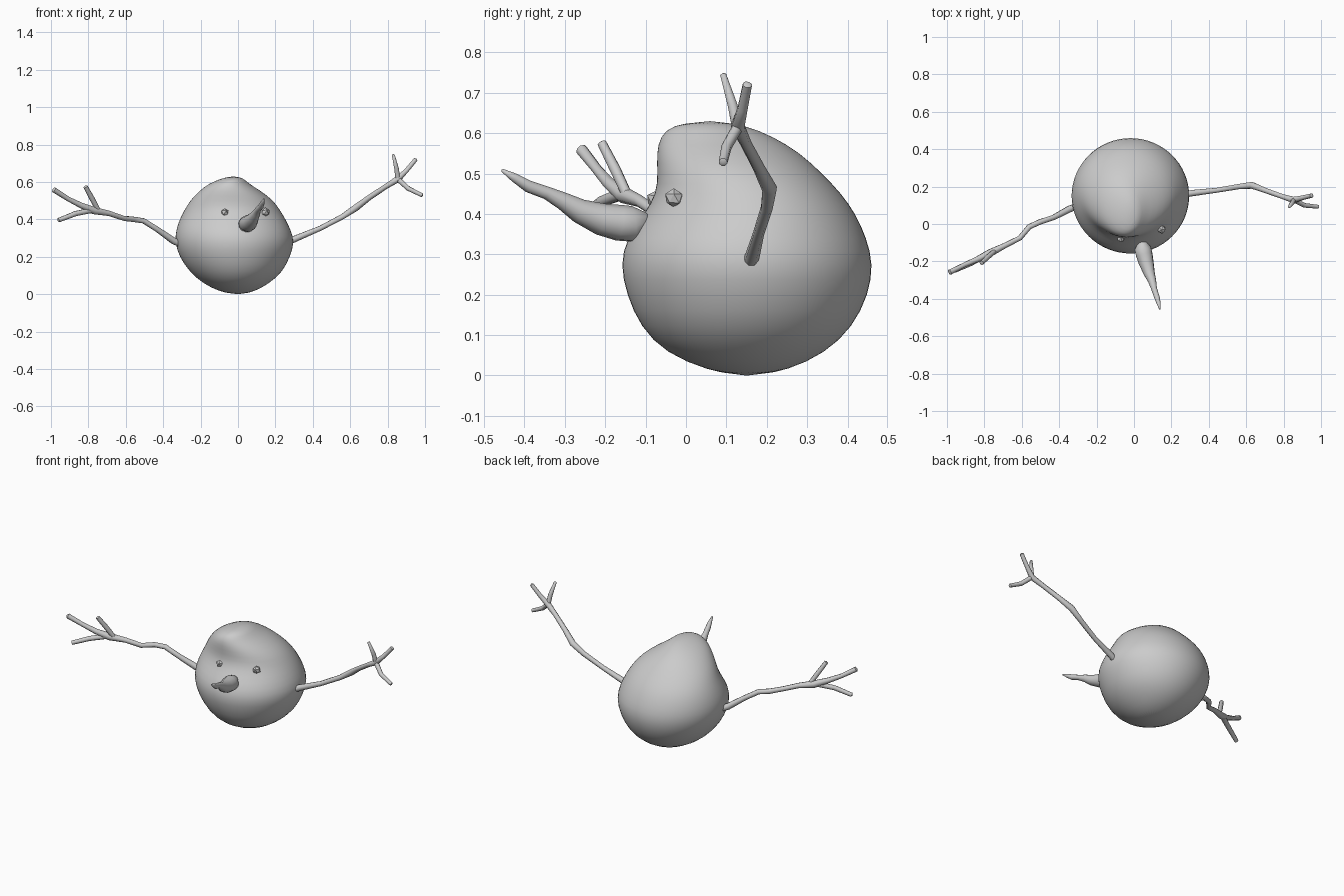
import bpy, bmesh, math, random
from mathutils import Vector

random.seed(4)


def finish(name, bm, angle=60):
    bmesh.ops.recalc_face_normals(bm, faces=bm.faces)
    me = bpy.data.meshes.new(name)
    bm.to_mesh(me)
    bm.free()
    ob = bpy.data.objects.new(name, me)
    bpy.context.collection.objects.link(ob)
    bpy.ops.object.select_all(action='DESELECT')
    bpy.context.view_layer.objects.active = ob
    ob.select_set(True)
    bpy.ops.object.shade_smooth_by_angle(angle=math.radians(angle))
    return ob


def skin_rings(bm, rings, start, end):
    """Join rings of points with quads and close both ends with a fan."""
    n = len(rings[0])
    vs = [[bm.verts.new(p) for p in r] for r in rings]
    for a, b in zip(vs, vs[1:]):
        for i in range(n):
            j = (i + 1) % n
            bm.faces.new((a[i], a[j], b[j], b[i]))
    for ring, tip in ((vs[0], start), (vs[-1], end)):
        t = bm.verts.new(tip)
        for i in range(n):
            bm.faces.new((ring[i], ring[(i + 1) % n], t))


def tube(bm, pts, sides=8):
    """Tapered tube through (x, y, z, radius) points."""
    P = [Vector(p[:3]) for p in pts]
    rings = []
    for i, p in enumerate(P):
        d = (P[min(i + 1, len(P) - 1)] - P[max(i - 1, 0)]).normalized()
        u = d.cross(Vector((0.1, 0.35, 1))).normalized()
        v = d.cross(u)
        r = pts[i][3]
        rings.append([p + r * (math.cos(a) * u + math.sin(a) * v)
                      for a in (2 * math.pi * k / sides for k in range(sides))])
    grow0 = (P[0] - P[1]).normalized() * pts[0][3] * 0.5
    grow1 = (P[-1] - P[-2]).normalized() * pts[-1][3] * 0.5
    skin_rings(bm, rings, P[0] + grow0, P[-1] + grow1)


# Body: lopsided snowball, z / left / right / front / back of each level
levels = [
    (0.012, -0.095, 0.085, 0.055, 0.25), (0.055, -0.185, 0.165, -0.05, 0.345),
    (0.12, -0.26, 0.24, -0.113, 0.413), (0.20, -0.314, 0.278, -0.147, 0.452),
    (0.275, -0.337, 0.302, -0.163, 0.464), (0.34, -0.332, 0.284, -0.147, 0.447),
    (0.40, -0.312, 0.254, -0.103, 0.42), (0.45, -0.286, 0.224, -0.073, 0.385),
    (0.50, -0.256, 0.19, -0.07, 0.337), (0.55, -0.21, 0.125, -0.073, 0.284),
    (0.592, -0.155, 0.055, -0.064, 0.215), (0.62, -0.085, 0.03, -0.035, 0.145),
]
N = 32
rings = []
for z, x0, x1, y0, y1 in levels:
    cx, rx = (x0 + x1) / 2, (x1 - x0) / 2
    cy, ry = (y0 + y1) / 2, (y1 - y0) / 2
    rings.append([(cx + rx * 1.006 * math.cos(2 * math.pi * k / N),
                   cy + ry * 1.006 * math.sin(2 * math.pi * k / N), z)
                  for k in range(N)])
bm = bmesh.new()
skin_rings(bm, rings, (0, 0.15, -0.002), (-0.025, 0.06, 0.631))
body = finish("body", bm, 80)
sub = body.modifiers.new("smooth", 'SUBSURF')
sub.levels = sub.render_levels = 1

# Stick arms: a main branch, then twigs
arms = {
    "right_arm": [
        [(0.25, 0.155, 0.27, 0.018), (0.31, 0.165, 0.298, 0.018),
         (0.44, 0.18, 0.352, 0.014), (0.56, 0.20, 0.415, 0.015),
         (0.63, 0.207, 0.462, 0.019), (0.70, 0.18, 0.515, 0.015),
         (0.79, 0.148, 0.575, 0.014), (0.855, 0.128, 0.615, 0.018),
         (0.90, 0.14, 0.66, 0.013), (0.95, 0.152, 0.72, 0.012)],
        [(0.855, 0.128, 0.61, 0.014), (0.848, 0.115, 0.67, 0.013),
         (0.83, 0.092, 0.745, 0.008)],
        [(0.855, 0.128, 0.615, 0.014), (0.91, 0.10, 0.565, 0.013),
         (0.985, 0.092, 0.528, 0.011)],
    ],
    "left_arm": [
        [(-0.29, 0.10, 0.26, 0.018), (-0.345, 0.08, 0.285, 0.019),
         (-0.43, 0.035, 0.345, 0.015), (-0.505, 0.01, 0.392, 0.015),
         (-0.56, -0.015, 0.40, 0.015), (-0.61, -0.075, 0.405, 0.014),
         (-0.69, -0.115, 0.432, 0.015), (-0.77, -0.155, 0.447, 0.021),
         (-0.84, -0.19, 0.475, 0.016), (-0.91, -0.22, 0.51, 0.013),
         (-0.985, -0.258, 0.558, 0.015)],
        [(-0.745, -0.145, 0.445, 0.013), (-0.78, -0.175, 0.51, 0.014),
         (-0.815, -0.208, 0.575, 0.012)],
        [(-0.79, -0.165, 0.447, 0.015), (-0.87, -0.21, 0.43, 0.014),
         (-0.96, -0.25, 0.395, 0.012)],
    ],
}
for name, branches in arms.items():
    bm = bmesh.new()
    for path in branches:
        tube(bm, path)
    finish(name, bm)

# Crooked carrot nose
bm = bmesh.new()
tube(bm, [(0.045, -0.095, 0.385, 0.02), (0.047, -0.13, 0.375, 0.045),
          (0.055, -0.165, 0.378, 0.045), (0.066, -0.21, 0.387, 0.04),
          (0.082, -0.265, 0.408, 0.03), (0.097, -0.305, 0.432, 0.022),
          (0.107, -0.345, 0.452, 0.016), (0.122, -0.39, 0.468, 0.015),
          (0.132, -0.425, 0.49, 0.011), (0.138, -0.455, 0.508, 0.004)], 12)
finish("nose", bm)

# Pebble eyes: chipped little stones
for name, pos in (("left_eye", (-0.07, -0.074, 0.435)),
                  ("right_eye", (0.147, -0.03, 0.438))):
    bm = bmesh.new()
    bmesh.ops.create_icosphere(bm, subdivisions=1, radius=0.024)
    for v in bm.verts:
        v.co = v.co * random.uniform(0.85, 1.1) + Vector(pos)
    finish(name, bm, 20)
